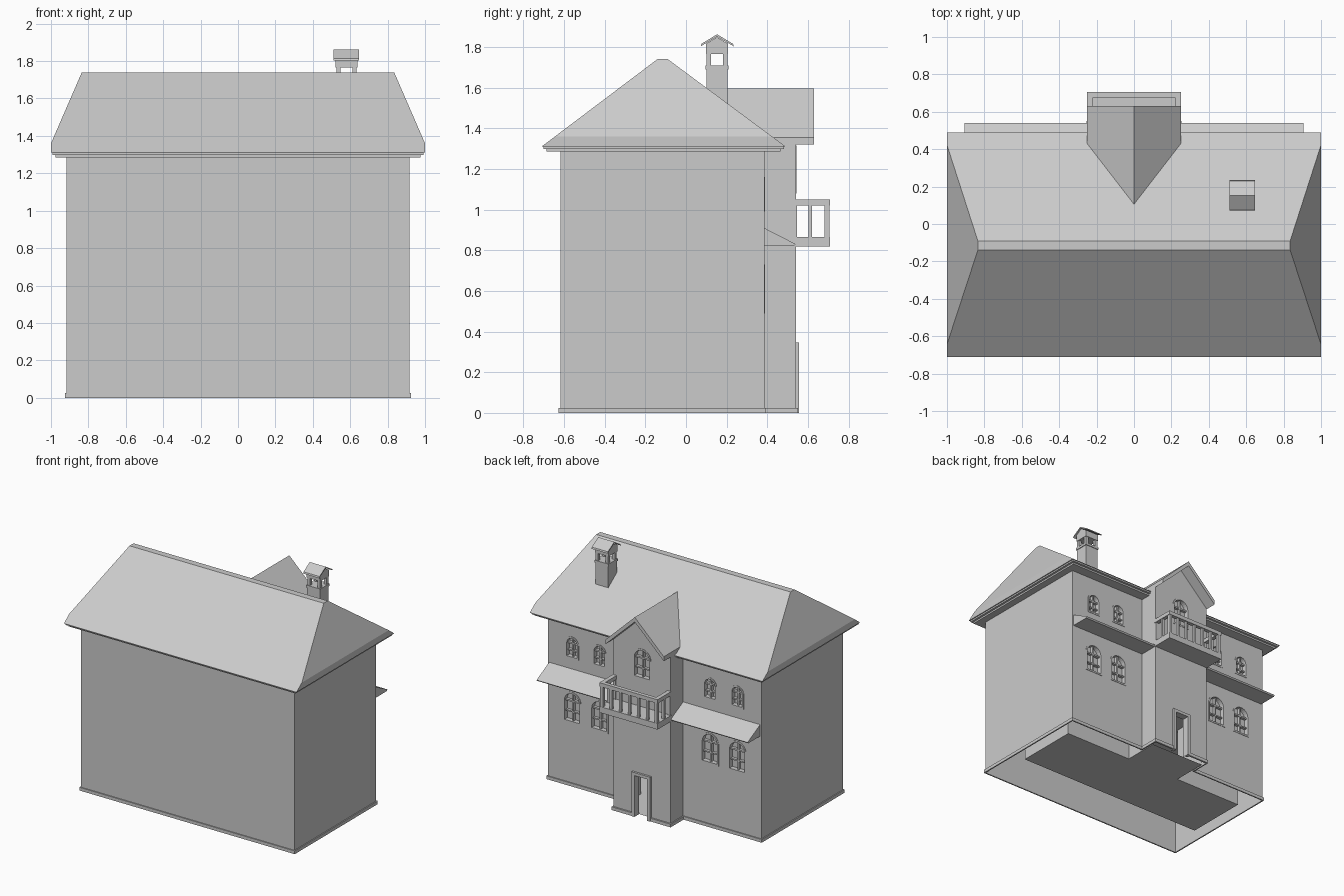
import bpy, bmesh
from math import cos, sin, pi

if "Cube" in bpy.data.objects:
    bpy.data.objects.remove(bpy.data.objects["Cube"])

AX = {'x': lambda a, b, d: (d, a, b), 'y': lambda a, b, d: (a, d, b), 'z': lambda a, b, d: (a, b, d)}


def finish(name, bm):
    bmesh.ops.recalc_face_normals(bm, faces=bm.faces)
    me = bpy.data.meshes.new(name)
    bm.to_mesh(me)
    bm.free()
    ob = bpy.data.objects.new(name, me)
    bpy.context.collection.objects.link(ob)
    return ob


def prism(name, pts, d0, d1, axis):
    bm = bmesh.new()
    lo = [bm.verts.new(AX[axis](a, b, d0)) for a, b in pts]
    hi = [bm.verts.new(AX[axis](a, b, d1)) for a, b in pts]
    bm.faces.new(lo)
    bm.faces.new(hi)
    for i in range(len(pts)):
        j = (i + 1) % len(pts)
        bm.faces.new((lo[i], lo[j], hi[j], hi[i]))
    return finish(name, bm)


def ring(name, outer, inner, d0, d1, axis):
    bm = bmesh.new()
    loops = [[bm.verts.new(AX[axis](a, b, d)) for a, b in p]
             for p, d in ((outer, d0), (outer, d1), (inner, d1), (inner, d0))]
    n = len(outer)
    for k in range(4):
        p, q = loops[k], loops[(k + 1) % 4]
        for i in range(n):
            j = (i + 1) % n
            bm.faces.new((p[i], p[j], q[j], q[i]))
    return finish(name, bm)


def boxes(name, *specs):
    """Several boxes in one object, each (x0, x1, y0, y1, z0, z1)."""
    bm = bmesh.new()
    for x0, x1, y0, y1, z0, z1 in specs:
        v = bmesh.ops.create_cube(bm, size=1)['verts']
        for p in v:
            p.co = (x1 if p.co.x > 0 else x0, y1 if p.co.y > 0 else y0, z1 if p.co.z > 0 else z0)
    return finish(name, bm)


def boolean(ob, cutter, op='DIFFERENCE', keep=False):
    m = ob.modifiers.new('cut', 'BOOLEAN')
    m.object, m.operation, m.solver = cutter, op, 'EXACT'
    bpy.context.view_layer.update()
    dg = bpy.context.evaluated_depsgraph_get()
    me = bpy.data.meshes.new_from_object(ob.evaluated_get(dg))
    ob.modifiers.clear()
    ob.data = me
    if not keep:
        bpy.data.objects.remove(cutter)


def remove_faces(ob, test):
    bm = bmesh.new()
    bm.from_mesh(ob.data)
    bm.normal_update()
    bad = [f for f in bm.faces if test(f.normal, f.calc_center_median())]
    bmesh.ops.delete(bm, geom=bad, context='FACES')
    bm.to_mesh(ob.data)
    bm.free()


def arch(x, w, z0, z1, inset=0.0):
    r = w / 2 - inset
    zs = z1 - w / 2
    return [(x - r, z0 + inset), (x + r, z0 + inset)] + \
           [(x + r * cos(pi * i / 12), zs + r * sin(pi * i / 12)) for i in range(13)]


def plan(x, y0, y1, bx, by):
    return [(-x, y0), (x, y0), (x, y1), (bx, y1), (bx, by), (-bx, by), (-bx, y1), (-x, y1)]


# Walls with the gabled rear bay
walls = boxes('walls', (-.918, .918, -.618, .385, 0, 1.295))
bay = prism('bay', [(-.245, 0), (.245, 0), (.245, 1.335), (0, 1.57), (-.245, 1.335)], .25, .54, 'y')
boolean(walls, bay, 'UNION')

# Arched windows: recess, frame and glazing bars
wins = [(0, .155, 1.08, 1.315, .54)]
for s in (-1, 1):
    for x in (.475, .71):
        wins.append((s * x, .155, .49, .73, .385))
        wins.append((s * x, .115, .99, 1.16, .385))
for x, w, z0, z1, y in wins:
    boolean(walls, prism('cutter', arch(x, w, z0, z1), y - .035, y + .05, 'y'))
    ring('window_frame', arch(x, w, z0, z1), arch(x, w, z0, z1, .013), y - .034, y + .003, 'y')
    zm = z1 - w / 2
    a, b = y - .034, y - .012
    boxes('window_bars', (x - .006, x + .006, a, b, z0 + .005, z1 - .005),
          (x - w / 2 + .005, x + w / 2 - .005, a, b, zm - .006, zm + .006),
          (x - w / 2 + .005, x + w / 2 - .005, a, b, (z0 + zm) / 2 - .005, (z0 + zm) / 2 + .005))

# Base course and doorway
base = ring('base_course', plan(.926, -.626, .393, .254, .552), plan(.916, -.616, .383, .244, .538), 0, .025, 'z')
door = boxes('cutter', (-.055, .055, .5, .6, -.05, .322))
boolean(base, door, keep=True)
boolean(walls, door)
remove_faces(walls, lambda n, c: (n.z < -.9 and c.z < .01)
             or (n.y > .9 and abs(c.y - .5) < .004 and c.z < .35))
boxes('door_frame', (-.08, -.055, .52, .556, 0, .345), (.055, .08, .52, .556, 0, .345),
      (-.055, .055, .52, .556, .322, .345))

# Inner room behind the doorway
room = prism('inner_room', plan(.82, -.28, .22, .235, .5), .002, .42, 'z')
remove_faces(room, lambda n, c: n.y > .9 and c.y > .45)

# Main roof with hipped ends, and eave mouldings
bm = bmesh.new()
for s in (-1, 1):
    for p in ((1, -.71, 1.31), (1, .49, 1.31), (1, -.71 + .05 * .57 / .43, 1.36),
              (1, .49 - .05 * .58 / .43, 1.36), (.835, -.14, 1.74), (.835, -.09, 1.74)):
        bm.verts.new((s * p[0], p[1], p[2]))
bmesh.ops.convex_hull(bm, input=bm.verts)
bmesh.ops.dissolve_limit(bm, angle_limit=.01, verts=bm.verts, edges=bm.edges)
finish('main_roof', bm)
boxes('eave_moulding', (-.992, .992, -.702, .482, 1.298, 1.311), (-.975, .975, -.687, .465, 1.285, 1.3))

# Bay gable roof
prism('gable_roof', [(-.25, 1.32), (-.25, 1.355), (0, 1.595), (.25, 1.355), (.25, 1.32), (0, 1.558)], .1, .63, 'y')

# Pent roofs either side of the bay
pent = [(.38, .82), (.53, .82), (.54, .83), (.38, .912)]
for s in (-1, 1):
    prism('pent_roof', pent, s * .24, s * .907, 'x')

# Balcony
boxes('balcony_floor', (-.25, .25, .535, .707, .818, .865))
boxes('balcony_rail', (-.25, .25, .677, .707, 1.02, 1.05),
      (-.25, -.218, .535, .68, 1.02, 1.05), (.218, .25, .535, .68, 1.02, 1.05))
posts = []
for s in (-1, 1):
    for y0, y1 in ((.535, .547), (.603, .62), (.68, .705)):
        posts.append((s * .234 - .012, s * .234 + .012, y0, y1, .86, 1.025))
for i in range(-2, 3):
    posts.append((i * .078 - .009, i * .078 + .009, .683, .701, .86, 1.025))
boxes('balusters', *posts)

# Chimney with open lantern and gabled cap
boxes('chimney_shaft', (.525, .635, .1, .205, 1.44, 1.69), (.52, .64, .095, .21, 1.69, 1.708))
boxes('chimney_posts', *[(x, x + .022, y, y + .022, 1.7, 1.77) for x in (.526, .612) for y in (.101, .182)])
prism('chimney_head', [(.098, 1.765), (.207, 1.765), (.207, 1.815), (.1525, 1.848), (.098, 1.815)], .522, .638, 'x')
prism('chimney_cap', [(.072, 1.803), (.076, 1.815), (.1525, 1.862), (.231, 1.815), (.235, 1.803), (.1525, 1.85)],
      .51, .648, 'x')
